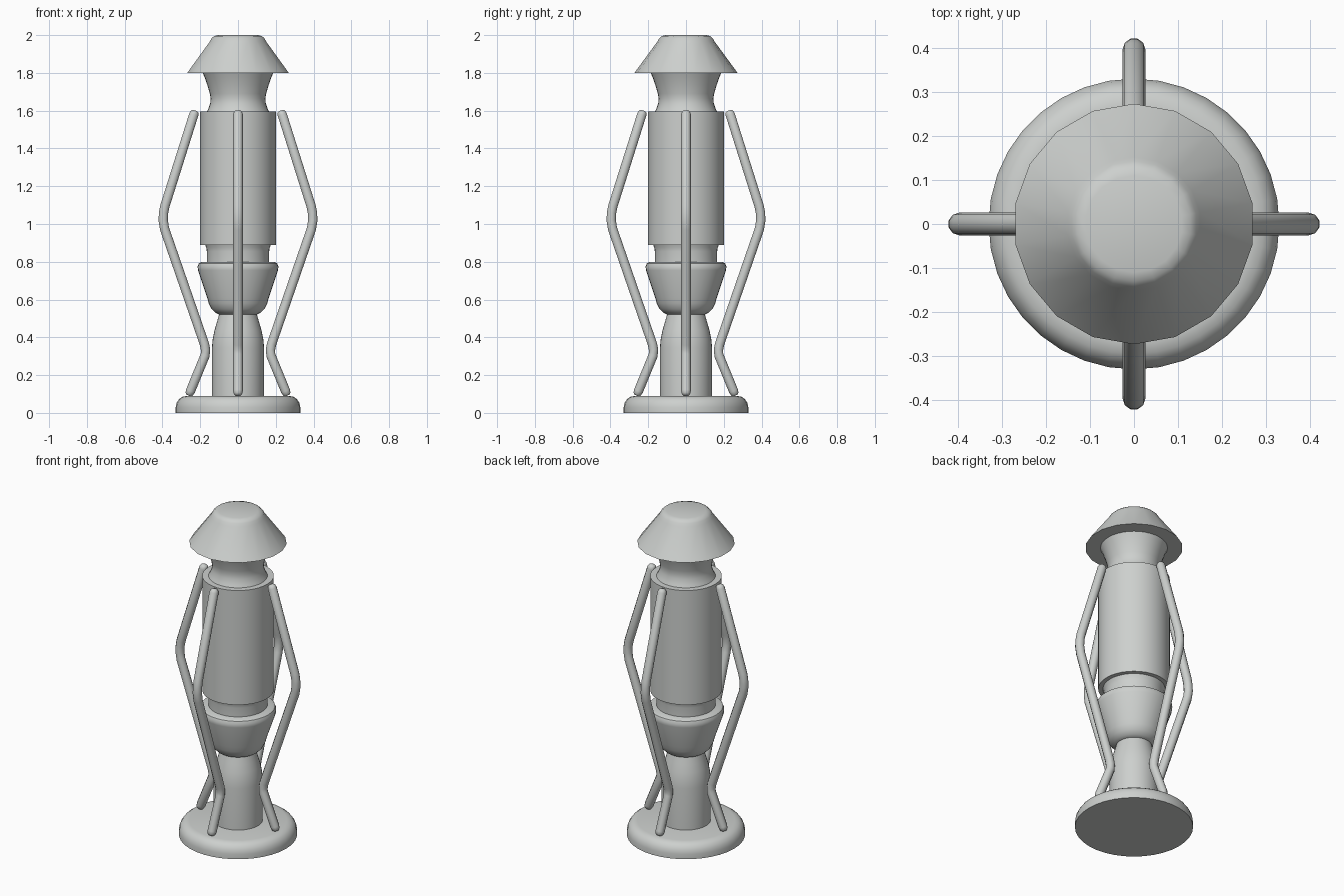
import bpy, bmesh, math
from mathutils import Vector

if "Cube" in bpy.data.objects:
    bpy.data.objects.remove(bpy.data.objects["Cube"])

grey = bpy.data.materials.new("light grey")
grey.diffuse_color = (0.61, 0.63, 0.615, 1)
grey.use_nodes = True
grey.node_tree.nodes["Principled BSDF"].inputs["Base Color"].default_value = grey.diffuse_color


def finish(bm, name, angle=35):
    bmesh.ops.recalc_face_normals(bm, faces=bm.faces)
    for f in bm.faces:
        f.smooth = True
    me = bpy.data.meshes.new(name)
    bm.to_mesh(me)
    bm.free()
    me.set_sharp_from_angle(angle=math.radians(angle))
    me.materials.append(grey)
    ob = bpy.data.objects.new(name, me)
    bpy.context.collection.objects.link(ob)
    return ob


def skin(bm, rings):
    n = len(rings[0])
    for a, b in zip(rings, rings[1:]):
        for i in range(n):
            j = (i + 1) % n
            bm.faces.new((a[i], a[j], b[j], b[i]))
    bm.faces.new(rings[0])
    bm.faces.new(rings[-1])


def lathe(name, profile, sides=36, start=90):
    bm = bmesh.new()
    rings = []
    for r, z in profile:
        rings.append([bm.verts.new((
            r * math.cos(math.radians(start) + i * math.tau / sides),
            r * math.sin(math.radians(start) + i * math.tau / sides), z))
            for i in range(sides)])
    skin(bm, rings)
    return finish(bm, name)


def rod(name, path, angle, sides=10):
    bm = bmesh.new()
    ca, sa = math.cos(angle), math.sin(angle)
    out, side = Vector((ca, sa, 0)), Vector((-sa, ca, 0))
    pts = [out * x + Vector((0, 0, z)) for x, z, r in path]
    rings = []
    for k, p in enumerate(pts):
        t = (pts[min(k + 1, len(pts) - 1)] - pts[max(k - 1, 0)]).normalized()
        nrm = side.cross(t)
        r = path[k][2]
        rings.append([bm.verts.new(p + r * (
            math.cos(i * math.tau / sides) * side +
            math.sin(i * math.tau / sides) * nrm)) for i in range(sides)])
    skin(bm, rings)
    return finish(bm, name, 50)


# round foot plate
lathe("base", [(0.33, 0), (0.33, 0.03), (0.325, 0.053), (0.312, 0.073),
               (0.295, 0.085), (0.272, 0.09)])
# pedestal
lathe("stem", [(0.138, 0.08), (0.138, 0.345), (0.134, 0.39), (0.125, 0.435),
               (0.112, 0.48), (0.099, 0.525)])
# burner bowl
lathe("bowl", [(0.098, 0.52), (0.12, 0.53), (0.14, 0.55), (0.155, 0.58),
               (0.163, 0.61), (0.212, 0.755), (0.214, 0.775), (0.207, 0.792),
               (0.19, 0.80)])
# collar between bowl and body
lathe("collar", [(0.165, 0.79), (0.165, 0.855), (0.168, 0.875), (0.176, 0.895)])
# main cylinder
lathe("body", [(0.20, 0.89), (0.20, 1.595)])
# waisted neck under the cap
lathe("neck", [(0.17, 1.585), (0.157, 1.61), (0.147, 1.64), (0.145, 1.665),
               (0.149, 1.69), (0.162, 1.735), (0.176, 1.775), (0.188, 1.802)])
# eighteen-sided cap
lathe("cap", [(0.273, 1.80), (0.152, 1.965), (0.143, 1.982), (0.13, 1.994),
              (0.11, 2.0)], sides=18)

# four bent guard rods
R = 0.026
path = [(0.227, 1.601, 0.012), (0.229, 1.595, 0.021), (0.234, 1.58, R),
        (0.387, 1.095, R), (0.394, 1.06, R), (0.396, 1.02, R), (0.389, 0.975, R),
        (0.178, 0.365, R), (0.172, 0.335, R), (0.174, 0.305, R),
        (0.252, 0.115, R), (0.259, 0.099, 0.021), (0.262, 0.092, 0.012)]
for k, side_name in enumerate(("right", "back", "left", "front")):
    rod(side_name + "_guard_rod", path, k * math.pi / 2)
